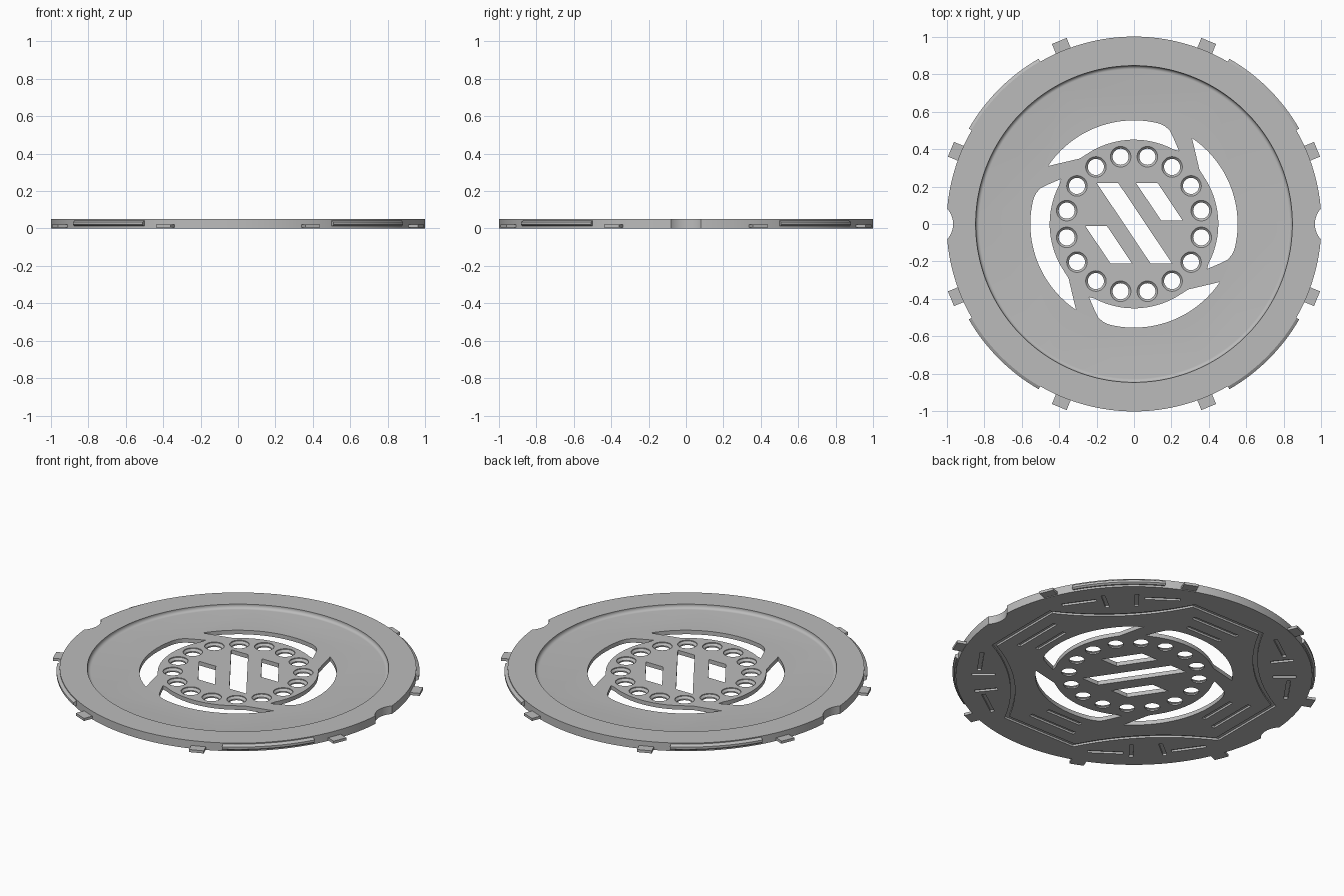
import bpy, bmesh, math
from math import cos, sin, radians, pi
from mathutils import Vector

if "Cube" in bpy.data.objects:
    bpy.data.objects.remove(bpy.data.objects["Cube"])

grey = bpy.data.materials.new("plain grey")
grey.use_nodes = True
COLOUR = (0.5, 0.5, 0.5, 1)
grey.diffuse_color = COLOUR
grey.node_tree.nodes["Principled BSDF"].inputs["Base Color"].default_value = COLOUR


def polar(r, deg):
    return Vector((r * cos(radians(deg)), r * sin(radians(deg))))


def arc(r, a, b, n):
    return [polar(r, a + (b - a) * i / n) for i in range(n + 1)]


def turn(points, deg):
    c, s = cos(radians(deg)), sin(radians(deg))
    return [Vector((p[0] * c - p[1] * s, p[0] * s + p[1] * c)) for p in points]


def loft(bm, rings, closed=False):
    """Skin rings of 3D points; cap the ends, or join last to first."""
    rows = [[bm.verts.new(p) for p in ring] for ring in rings]
    n = len(rows[0])
    pairs = list(zip(rows, rows[1:]))
    if closed:
        pairs.append((rows[-1], rows[0]))
    for a, b in pairs:
        for i in range(n):
            j = (i + 1) % n
            bm.faces.new((a[i], a[j], b[j], b[i]))
    if not closed:
        bm.faces.new(rows[0][::-1])
        bm.faces.new(rows[-1])


def prism(bm, points, z0, z1):
    loft(bm, [[(p[0], p[1], z) for p in points] for z in (z0, z1)])


def bar(bm, a, b, width, z0, z1):
    a, b = Vector(a), Vector(b)
    d = (b - a).normalized() * width / 2
    side = Vector((-d.y, d.x))
    prism(bm, [a - side, b - side, b + side, a + side], z0, z1)


def lathe(bm, profile, n=192, centre=(0, 0)):
    """Stack of circles given as (radius, height), capped at both ends."""
    loft(bm, [[(centre[0] + r * cos(2 * pi * i / n), centre[1] + r * sin(2 * pi * i / n), z)
               for i in range(n)] for r, z in profile])


def make(name, bm):
    bmesh.ops.recalc_face_normals(bm, faces=bm.faces)
    mesh = bpy.data.meshes.new(name)
    bm.to_mesh(mesh)
    bm.free()
    obj = bpy.data.objects.new(name, mesh)
    bpy.context.collection.objects.link(obj)
    mesh.materials.append(grey)
    return obj


def activate(obj):
    bpy.ops.object.select_all(action='DESELECT')
    obj.select_set(True)
    bpy.context.view_layer.objects.active = obj


def cut(obj, cutter):
    mod = obj.modifiers.new("cut", 'BOOLEAN')
    mod.operation, mod.solver, mod.object = 'DIFFERENCE', 'EXACT', cutter
    activate(obj)
    bpy.ops.object.modifier_apply(modifier=mod.name)
    bpy.data.objects.remove(cutter)


# Disc with a shallow dish on top, rounded at the foot of its wall
TOP, FLOOR, DISH, FILLET = 0.05, 0.025, 0.845, 0.02
bm = bmesh.new()
fillet = [(DISH - FILLET + FILLET * cos(radians(a)), FLOOR + FILLET - FILLET * sin(radians(a)))
          for a in range(0, 91, 15)]
lathe(bm, [(1, 0), (1, TOP), (DISH, TOP)] + fillet)
disc = make("cover_disc", bm)

# Through openings: swirl vents, slanted slots, round holes, rim notches
bm = bmesh.new()
swirl = (arc(0.553, 146, 76, 24) + [Vector(p) for p in
         ((0.165, 0.522), (0.19, 0.5), (0.21, 0.46), (0.24, 0.39))]
         + arc(0.45, 62, 123, 20)
         + [Vector(p) for p in ((-0.29, 0.349), (-0.35, 0.335))])
for k in range(4):
    prism(bm, turn(swirl, 90 * k), -0.1, 0.1)
for x, top, bottom in ((-0.2, 0.22, -0.21), (0.01, 0.22, 0.02), (-0.26, -0.01, -0.21)):
    shift = (top - bottom) * 0.67
    prism(bm, [(x, top), (x + 0.115, top), (x + 0.115 + shift, bottom), (x + shift, bottom)],
          -0.1, 0.1)
for k in range(16):
    lathe(bm, [(0.043, -0.1), (0.043, 0.008), (0.055, 0.02), (0.055, 0.1)], 32,
          polar(0.366, 11.25 + 22.5 * k))
for side in (-1, 1):
    lathe(bm, [(0.12, -0.1), (0.12, 0.1)], 64, (1.085 * side, 0))
cut(disc, make("opening_cutter", bm))

# Underside grooves
DEPTH = 0.012
bm = bmesh.new()
loop = []
for k in range(4):
    a, b = Vector((0.83, 0.25)), Vector((0.25, 0.83))
    inward = Vector((-1, -1)).normalized()
    side = [a.lerp(b, i / 12) + inward * 0.065 * (1 - (i / 6 - 1) ** 2) for i in range(13)]
    loop += turn(side, 90 * k)
loft(bm, [[(p.x * s, p.y * s, z) for s, z in
           ((1, -0.05), (1, DEPTH), (0.965, DEPTH), (0.965, -0.05))] for p in loop], True)
for k in range(4):
    for y, half in ((0.61, 0.12), (0.71, 0.16)):
        p, q = turn([(-half, y), (half, y)], 90 * k)
        bar(bm, p, q, 0.025, -0.05, DEPTH)
    for flip in (-1, 1):
        mid = 45 + 90 * k
        bar(bm, polar(0.78, mid + 6 * flip), polar(0.91, mid + 6 * flip), 0.022, -0.05, DEPTH)
        bar(bm, polar(0.87, mid + 9 * flip), polar(0.89, mid + 22 * flip), 0.022, -0.05, DEPTH)
cut(disc, make("groove_cutter", bm))

# Clip tabs round the rim, in mirrored pairs
bm = bmesh.new()
for k in range(4):
    for angle in (22.2, 67.8):
        bar(bm, polar(0.96, angle + 90 * k), polar(1.055, angle + 90 * k), 0.085, 0.004, 0.02)
tabs = make("clip_tabs", bm)

# Long bevelled ledges on the four diagonals of the rim
bm = bmesh.new()
section = ((0.985, 0.012), (1.008, 0.012), (1.018, 0.02), (1.018, 0.034), (1.002, 0.044), (0.985, 0.044))
for k in range(4):
    loft(bm, [[(*polar(r, a + 90 * k), z) for r, z in section] for a in range(30, 61, 2)])
ledges = make("rim_ledges", bm)

for obj in (disc, tabs, ledges):
    activate(obj)
    bpy.ops.object.shade_smooth_by_angle(angle=radians(30))
